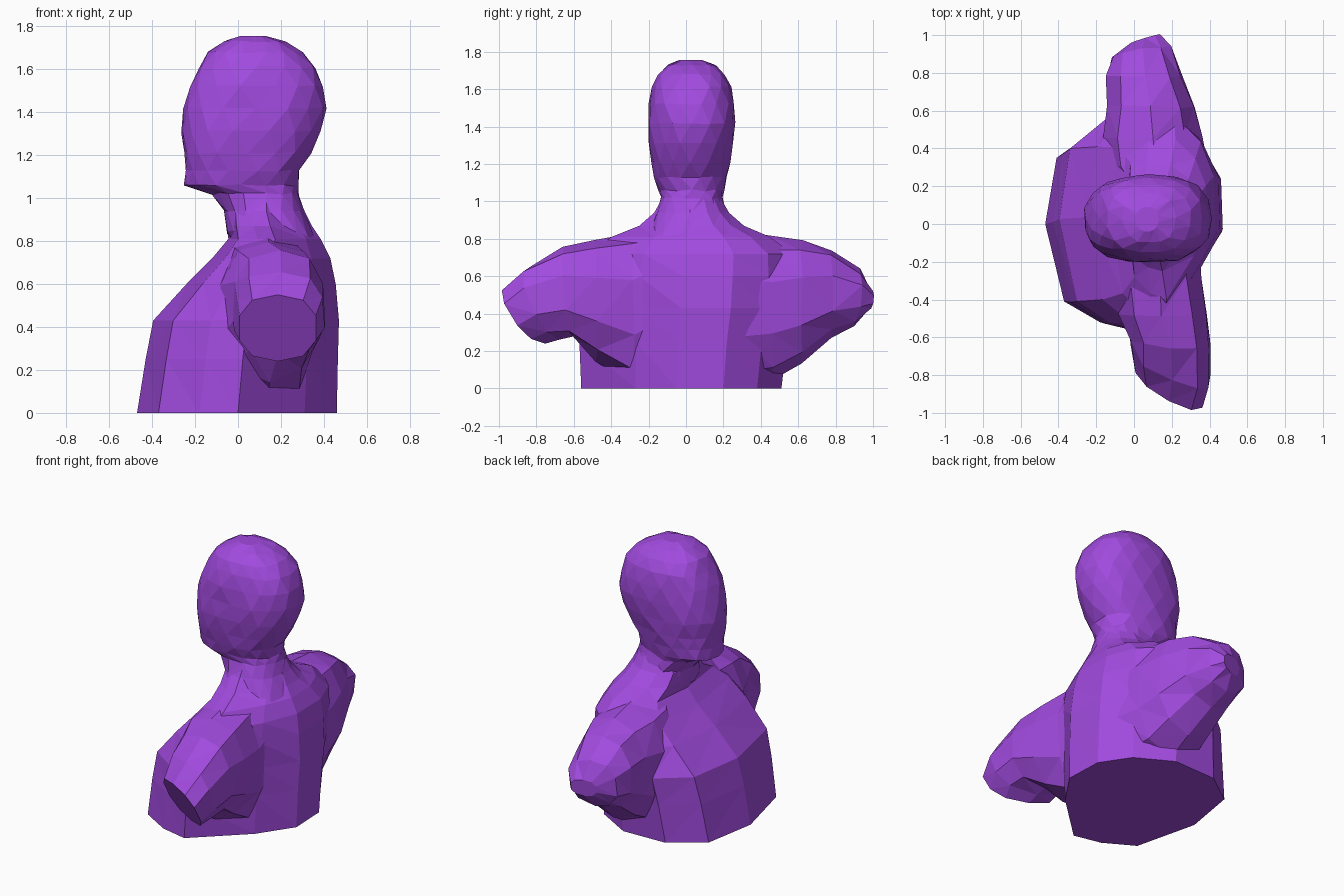
import bpy, bmesh, math, random
from mathutils import Vector

random.seed(4)
cube = bpy.data.objects.get("Cube")
if cube:
    bpy.data.objects.remove(cube)

purple = bpy.data.materials.new("purple")
purple.use_nodes = True
colour = (0.36, 0.07, 0.74, 1)
purple.diffuse_color = colour
purple.node_tree.nodes["Principled BSDF"].inputs["Base Color"].default_value = colour


def loft(name, rings, jitter=0.0):
    """Skin a closed solid through rings of points."""
    bm = bmesh.new()
    skin = [[bm.verts.new(p) for p in ring] for ring in rings]
    n = len(skin[0])
    for a, b in zip(skin, skin[1:]):
        for i in range(n):
            j = (i + 1) % n
            bm.faces.new((a[i], a[j], b[j], b[i]))
    bm.faces.new(skin[0][::-1])
    bm.faces.new(skin[-1])
    for ring in skin[1:-1]:
        for v in ring:
            v.co += Vector(random.uniform(-jitter, jitter) for _ in range(3))
    bmesh.ops.triangulate(bm, faces=bm.faces[:], quad_method='SHORT_EDGE')
    bmesh.ops.recalc_face_normals(bm, faces=bm.faces[:])
    mesh = bpy.data.meshes.new(name)
    bm.to_mesh(mesh)
    bm.free()
    mesh.materials.append(purple)
    ob = bpy.data.objects.new(name, mesh)
    bpy.context.collection.objects.link(ob)
    return ob


def oval(n, power=2.3, turn=0.0):
    """Unit rounded outline with n points."""
    pts = []
    for i in range(n):
        t = 2 * math.pi * (i + turn) / n
        c, s = math.cos(t), math.sin(t)
        pts.append((math.copysign(abs(c) ** (2 / power), c),
                    math.copysign(abs(s) ** (2 / power), s)))
    return pts


def fit(outline, a0, a1, b0, b1):
    """Stretch a unit outline into the given extents."""
    return [((a0 + a1) / 2 + u * (a1 - a0) / 2,
             (b0 + b1) / 2 + v * (b1 - b0) / 2) for u, v in outline]


# Torso: irregular base outline carried up to the collar (z, x0, x1, y0, y1)
base = [(-.47, 0), (-.37, -.41), (-.18, -.52), (0, -.56), (.31, -.27), (.46, -.05),
        (.45, .2), (.33, .38), (.1, .51), (-.2, .5), (-.41, .35)]
unit_base = [((x + .005) / .465, (y + .025) / .535) for x, y in base]
torso_rings = [
    (0, -.47, .46, -.56, .51), (.25, -.43, .465, -.57, .54), (.43, -.395, .47, -.57, .57),
    (.6, -.24, .455, -.56, .58), (.72, -.12, .43, -.52, .57), (.81, -.045, .385, -.4, .45),
    (.87, -.05, .345, -.25, .31), (.94, -.05, .31, -.17, .23), (1.01, -.02, .28, -.13, .19)]
torso = loft("torso", [[(x, y, z) for x, y in fit(unit_base, *r)]
                       for z, *r in torso_rings])

# Arm stumps: rings along y (y, x0, x1, z0, z1, slant over x, slant over z)
right_rings = [
    (-.05, .0, .35, .2, .88, 0, 0), (-.28, -.1, .36, .03, .84, 0, 0),
    (-.48, -.09, .39, .15, .8, 0, 0), (-.63, -.03, .41, .27, .755, -.1, -.1),
    (-.75, -.02, .41, .265, .66, -.4, -.4), (-.845, 0, .37, .24, .55, -.52, -.6)]
left_rings = [
    (.05, .0, .4, .2, .88, 0, 0), (.3, -.17, .41, .03, .83, 0, 0),
    (.46, -.18, .37, .05, .81, 0, 0), (.62, -.15, .33, .14, .79, 0, 0),
    (.78, -.15, .26, .27, .745, 0, 0), (.91, -.12, .2, .34, .645, .15, .1),
    (.98, -.02, .14, .42, .53, .3, .1)]


def arm(name, rings):
    return loft(name, [[(x, y + sx * (x - (x0 + x1) / 2) + sz * (z - (z0 + z1) / 2), z)
                        for x, z in fit(oval(10, 2.4, .5), x0, x1, z0, z1)]
                       for y, x0, x1, z0, z1, sx, sz in rings], .008)


right_arm = arm("right_arm", right_rings)
left_arm = arm("left_arm", left_rings)

# Neck and head: one column with the jaw stepping forward (z, x0, x1, y0, y1)
head_rings = [
    (.72, .02, .4, -.22, .26), (.84, -.05, .35, -.2, .24), (.94, -.06, .305, -.16, .21),
    (1.02, -.12, .285, -.14, .2), (1.06, -.25, .28, -.145, .2), (1.13, -.245, .285, -.17, .22),
    (1.21, -.255, .335, -.19, .235), (1.31, -.265, .385, -.205, .25), (1.42, -.25, .415, -.205, .26),
    (1.52, -.225, .4, -.2, .255), (1.61, -.185, .365, -.18, .245), (1.68, -.14, .3, -.155, .21),
    (1.73, -.06, .22, -.1, .16), (1.755, .01, .13, -.04, .09)]
head = loft("head_and_neck", [[(x, y, z) for x, y in fit(oval(16, 2.4, .5 * (i % 2)), *r)]
                              for i, (z, *r) in enumerate(head_rings)], .006)

# Fuse everything into one faceted bust
for part in (right_arm, left_arm, head):
    mod = torso.modifiers.new("join_" + part.name, 'BOOLEAN')
    mod.operation = 'UNION'
    mod.solver = 'EXACT'
    mod.object = part
bpy.context.view_layer.update()
fused = bpy.data.meshes.new_from_object(
    torso.evaluated_get(bpy.context.evaluated_depsgraph_get()))
torso.modifiers.clear()
torso.data = fused
torso.name = "bust"
for part in (right_arm, left_arm, head):
    bpy.data.objects.remove(part)
